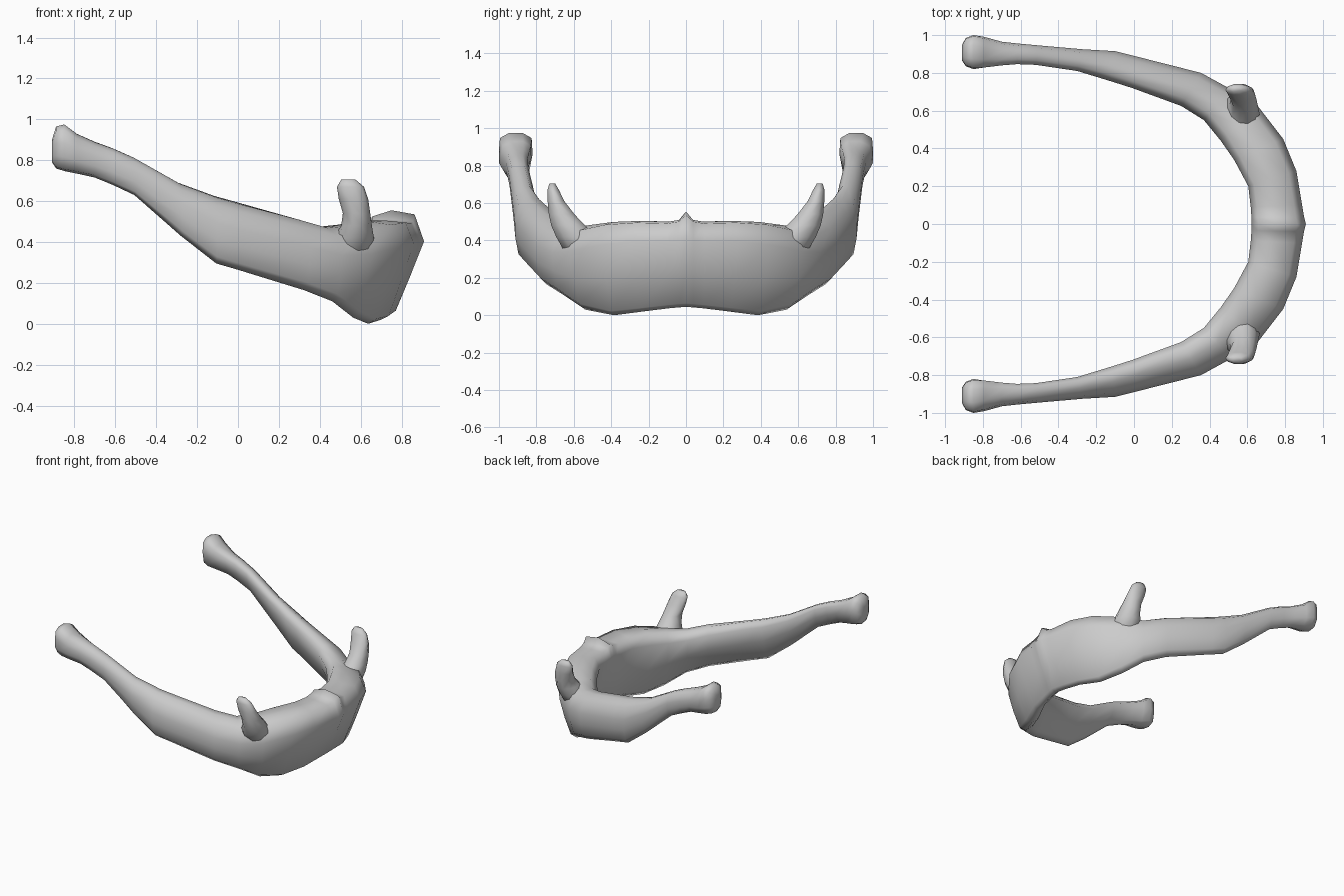
import bpy, bmesh, math
from mathutils import Vector

if "Cube" in bpy.data.objects:
    bpy.data.objects.remove(bpy.data.objects["Cube"])

# Ring profiles: t = 0 inner .. 1 outer, h = 0 bottom .. 1 top
BODY = [(1, .77), (.84, .98), (.45, 1), (.12, 1), (0, .85), (.17, .45), (.2, .1), (.38, .0), (.52, .04), (.75, .38)]
HORN = [(1, .6), (.85, .86), (.5, .98), (.22, 1), (0, .86), (.15, .5), (.45, .1), (.68, 0), (.88, .1), (.98, .35)]
KNOB = [(1, .6), (.97, .88), (.7, 1), (.3, 1), (.03, .88), (0, .5), (.1, .1), (.4, 0), (.8, .04), (1, .3)]


def blend(a, b, w):
    return [(p[0] + (q[0] - p[0]) * w, p[1] + (q[1] - p[1]) * w) for p, q in zip(a, b)]


def section(xi, yi, xo, yo, z0, z1, w):
    """Ring between an inner and outer point; w: 0 body, 1 horn, 2 knob."""
    prof = blend(BODY, HORN, w) if w <= 1 else blend(HORN, KNOB, w - 1)
    return [Vector((xi + (xo - xi) * t, yi + (yo - yi) * t, z0 + (z1 - z0) * h)) for t, h in prof]


def loft(name, rings):
    bm = bmesh.new()
    loops = [[bm.verts.new(p) for p in r] for r in rings]
    n = len(loops[0])
    for a, b in zip(loops, loops[1:]):
        for i in range(n):
            j = (i + 1) % n
            bm.faces.new((a[i], a[j], b[j], b[i]))
    bm.faces.new(loops[0])
    bm.faces.new(loops[-1])
    bmesh.ops.recalc_face_normals(bm, faces=bm.faces)
    me = bpy.data.meshes.new(name)
    bm.to_mesh(me)
    bm.free()
    ob = bpy.data.objects.new(name, me)
    bpy.context.collection.objects.link(ob)
    bpy.ops.object.select_all(action='DESELECT')
    ob.select_set(True)
    bpy.context.view_layer.objects.active = ob
    bpy.ops.object.shade_smooth_by_angle(angle=math.radians(80))
    return ob


# Curved body and long horns: one half, then mirrored
stations = [
    (.622, .035, .90, .04, .042, .51, 0),
    (.618, .09, .89, .10, .037, .50, 0),
    (.605, .20, .86, .28, .02, .505, 0),
    (.53, .34, .79, .45, .0, .50, .1),
    (.46, .44, .655, .625, .03, .485, .5),
    (.37, .55, .51, .715, .11, .475, .9),
    (.25, .625, .355, .80, .165, .515, 1),
    (-.01, .72, .0, .89, .265, .595, 1),
    (-.12, .755, -.10, .915, .295, .625, 1),
    (-.30, .81, -.27, .925, .43, .69, 1),
    (-.52, .842, -.50, .945, .63, .815, 1.2),
    (-.62, .845, -.61, .955, .68, .86, 1.4),
    (-.70, .838, -.70, .965, .715, .89, 1.5),
    (-.79, .825, -.79, .99, .735, .93, 1.8),
    (-.85, .82, -.85, 1.0, .747, .975, 2),
    (-.89, .835, -.89, .985, .76, .965, 2),
    (-.91, .865, -.91, .95, .79, .90, 2),
]
half = [section(*s) for s in stations]
centre = section(.622, 0, .91, 0, .045, .51, 0)
for i, z in ((1, .535), (2, .555), (3, .525)):   # small ridge on the midline
    centre[i].z = z
mirrored = [[Vector((p.x, -p.y, p.z)) for p in r] for r in half]
loft("bone_arch", mirrored[::-1] + [centre] + half)

# Short upright horns: centre x, y, z, radius x, radius y
small = [
    (.55, .54, .30, .09, .09),
    (.565, .585, .42, .10, .115),
    (.58, .63, .48, .075, .095),
    (.58, .665, .54, .067, .072),
    (.565, .695, .61, .072, .047),
    (.55, .71, .67, .066, .032),
    (.54, .715, .705, .035, .016),
]
for side, label in ((1, "left"), (-1, "right")):
    rings = [[Vector((x + rx * math.cos(k * math.tau / 10), side * (y + ry * math.sin(k * math.tau / 10)), z))
              for k in range(10)] for x, y, z, rx, ry in small]
    loft("short_horn_" + label, rings)
